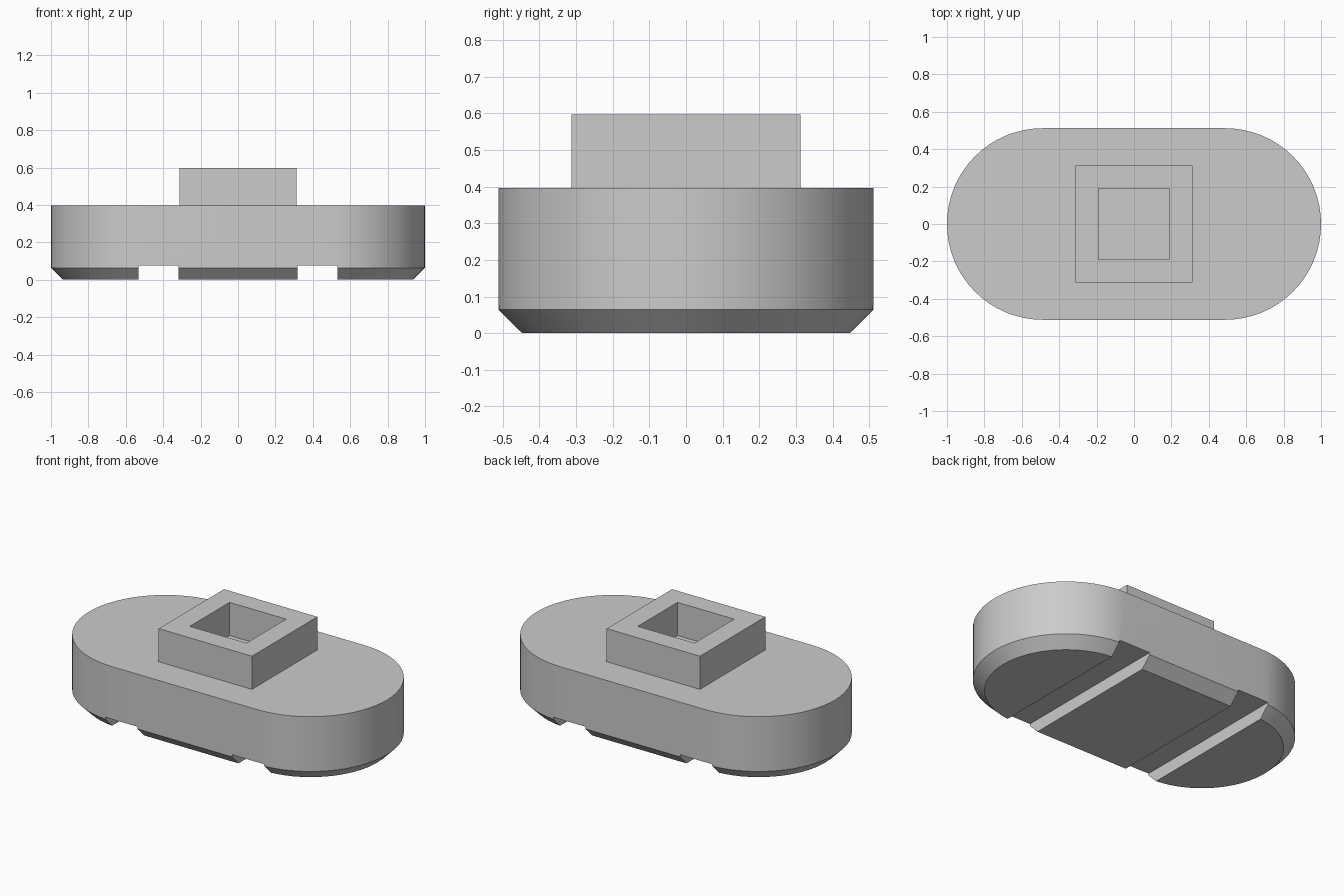
import bpy, bmesh, math

cube = bpy.data.objects.get("Cube")
if cube:
    bpy.data.objects.remove(cube, do_unlink=True)

HALF_WIDTH = 0.512
CENTRE = 1 - HALF_WIDTH      # x of the round ends' centres
CHAMFER = 0.064
TOP = 0.396
BOSS_TOP = 0.597

grey = bpy.data.materials.new("light_grey")
grey.use_nodes = True
colour = (0.6, 0.6, 0.6, 1)
grey.diffuse_color = colour
grey.node_tree.nodes["Principled BSDF"].inputs["Base Color"].default_value = colour


def add_object(name, bm):
    bmesh.ops.recalc_face_normals(bm, faces=bm.faces)
    mesh = bpy.data.meshes.new(name)
    bm.to_mesh(mesh)
    bm.free()
    mesh.materials.append(grey)
    obj = bpy.data.objects.new(name, mesh)
    bpy.context.collection.objects.link(obj)
    return obj


def box(name, x0, x1, y0, y1, z0, z1):
    bm = bmesh.new()
    bmesh.ops.create_cube(bm, size=1)
    for v in bm.verts:
        v.co.x = x1 if v.co.x > 0 else x0
        v.co.y = y1 if v.co.y > 0 else y0
        v.co.z = z1 if v.co.z > 0 else z0
    return add_object(name, bm)


def stadium(radius, z, steps=32):
    """Outline with two round ends and straight sides."""
    points = []
    for side, start in ((1, -math.pi / 2), (-1, math.pi / 2)):
        for i in range(steps + 1):
            a = start + math.pi * i / steps
            points.append((side * CENTRE + radius * math.cos(a), radius * math.sin(a), z))
    return points


# Body: straight wall with a chamfered lower rim
bm = bmesh.new()
rings = [[bm.verts.new(p) for p in stadium(r, z)] for r, z in
         ((HALF_WIDTH - CHAMFER, 0), (HALF_WIDTH, CHAMFER), (HALF_WIDTH, TOP))]
for low, high in zip(rings, rings[1:]):
    for i in range(len(low)):
        j = (i + 1) % len(low)
        bm.faces.new((low[i], low[j], high[j], high[i]))
bm.faces.new(rings[0][::-1])
bm.faces.new(rings[-1])
body = add_object("body", bm)

# Two grooves across the underside
for x0, x1 in ((0.317, 0.533), (-0.533, -0.317)):
    cutter = box("groove_cutter", x0, x1, -1, 1, -0.2, 0.077)
    cutter.hide_render = True
    mod = body.modifiers.new("groove", "BOOLEAN")
    mod.operation = "DIFFERENCE"
    mod.solver = "EXACT"
    mod.object = cutter
    bpy.context.view_layer.objects.active = body
    bpy.ops.object.modifier_apply(modifier=mod.name)
    bpy.data.objects.remove(cutter, do_unlink=True)

bpy.ops.object.select_all(action="DESELECT")
body.select_set(True)
bpy.context.view_layer.objects.active = body
bpy.ops.object.shade_smooth_by_angle(angle=math.radians(25))

# Square socket on top, open upwards down to the body's top face
bm = bmesh.new()
loops = []
for half, z in ((0.313, TOP), (0.313, BOSS_TOP), (0.19, BOSS_TOP), (0.19, TOP)):
    loops.append([bm.verts.new((sx * half, sy * half, z))
                  for sx, sy in ((-1, -1), (1, -1), (1, 1), (-1, 1))])
for a, b in zip(loops, loops[1:]):
    for i in range(4):
        j = (i + 1) % 4
        bm.faces.new((a[i], a[j], b[j], b[i]))
add_object("square_socket", bm)
